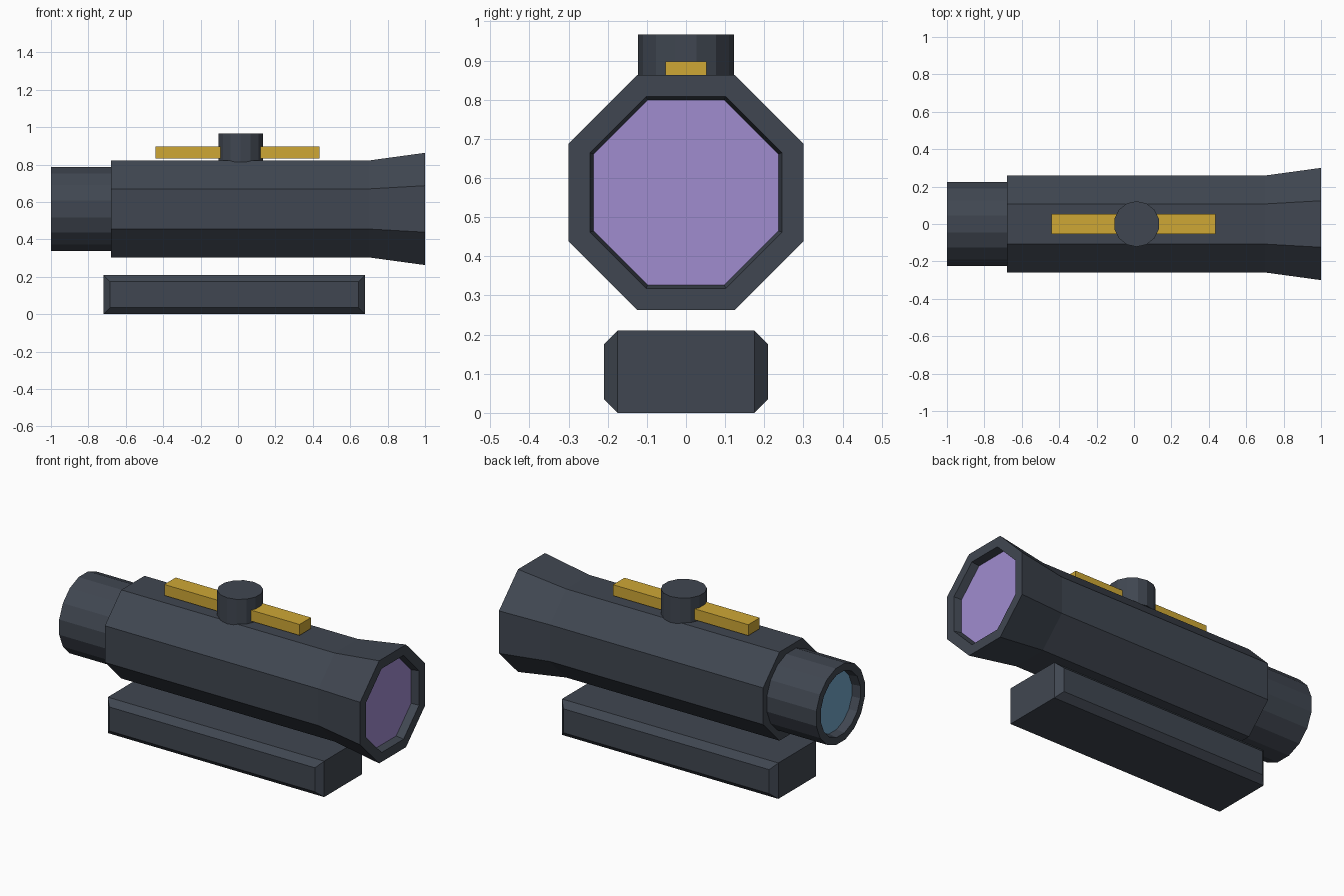
import bpy, bmesh, math
from mathutils import Vector

cube = bpy.data.objects.get("Cube")
if cube:
    bpy.data.objects.remove(cube, do_unlink=True)


def material(name, color):
    m = bpy.data.materials.new(name)
    m.use_nodes = True
    m.diffuse_color = (*color, 1)
    m.node_tree.nodes["Principled BSDF"].inputs["Base Color"].default_value = (*color, 1)
    return m


slate = material("slate_grey", (0.051, 0.062, 0.082))
violet = material("violet_glass", (0.352, 0.262, 0.625))
blue = material("blue_glass", (0.17, 0.375, 0.58))
gold = material("gold", (0.62, 0.39, 0.036))

AXIS = 0.563  # height of the optical axis


def loft(name, rings, mats):
    """Skin a list of point rings; the last cap takes the last material."""
    bm = bmesh.new()
    loops = [[bm.verts.new(p) for p in ring] for ring in rings]
    n = len(loops[0])
    for a, b in zip(loops, loops[1:]):
        for i in range(n):
            j = (i + 1) % n
            bm.faces.new((a[i], a[j], b[j], b[i]))
    bm.faces.new(loops[0])
    bm.faces.new(loops[-1]).material_index = len(mats) - 1
    bmesh.ops.recalc_face_normals(bm, faces=bm.faces)
    mesh = bpy.data.meshes.new(name)
    bm.to_mesh(mesh)
    bm.free()
    for m in mats:
        mesh.materials.append(m)
    obj = bpy.data.objects.new(name, mesh)
    bpy.context.collection.objects.link(obj)
    return obj


def tube(name, sides, profile, mats):
    """Polygonal tube along x from (x, flat-to-centre distance) pairs."""
    rings = []
    for x, flat in profile:
        r = flat / math.cos(math.pi / sides)
        angles = [(i + 0.5) * math.tau / sides for i in range(sides)]
        rings.append([Vector((x, r * math.cos(a), AXIS + r * math.sin(a))) for a in angles])
    return loft(name, rings, mats)


def box_ring(x0, x1, y, z0, z1):
    return [(x0, y, z0), (x1, y, z0), (x1, y, z1), (x0, y, z1)]


# Octagonal body with flared hood and recessed front lens
tube("sight_body", 8,
     [(-0.68, 0.259), (0.7, 0.259), (1, 0.3), (1, 0.245), (0.955, 0.236)],
     [slate, violet])

# Round eyepiece with recessed rear lens
tube("eyepiece", 16,
     [(-0.62, 0.224), (-1, 0.224), (-1, 0.182), (-0.95, 0.175)],
     [slate, blue])

# Adjustment knob
knob_rings = [[(0.014 + 0.122 * math.sin(i * math.tau / 14),
                0.122 * math.cos(i * math.tau / 14), z) for i in range(14)]
              for z in (0.815, 0.967)]
loft("adjustment_knob", knob_rings, [slate])

# Gold bar running through the knob
loft("top_bar", [box_ring(-0.44, 0.435, y, 0.833, 0.897) for y in (-0.053, 0.053)], [gold])

# Mount block with chamfered long sides
c = 0.035
loft("mount_block",
     [box_ring(-0.72 + d, 0.68 - d, y, d, 0.21 - d)
      for y, d in ((-0.21, c), (-0.21 + c, 0), (0.21 - c, 0), (0.21, c))],
     [slate])
